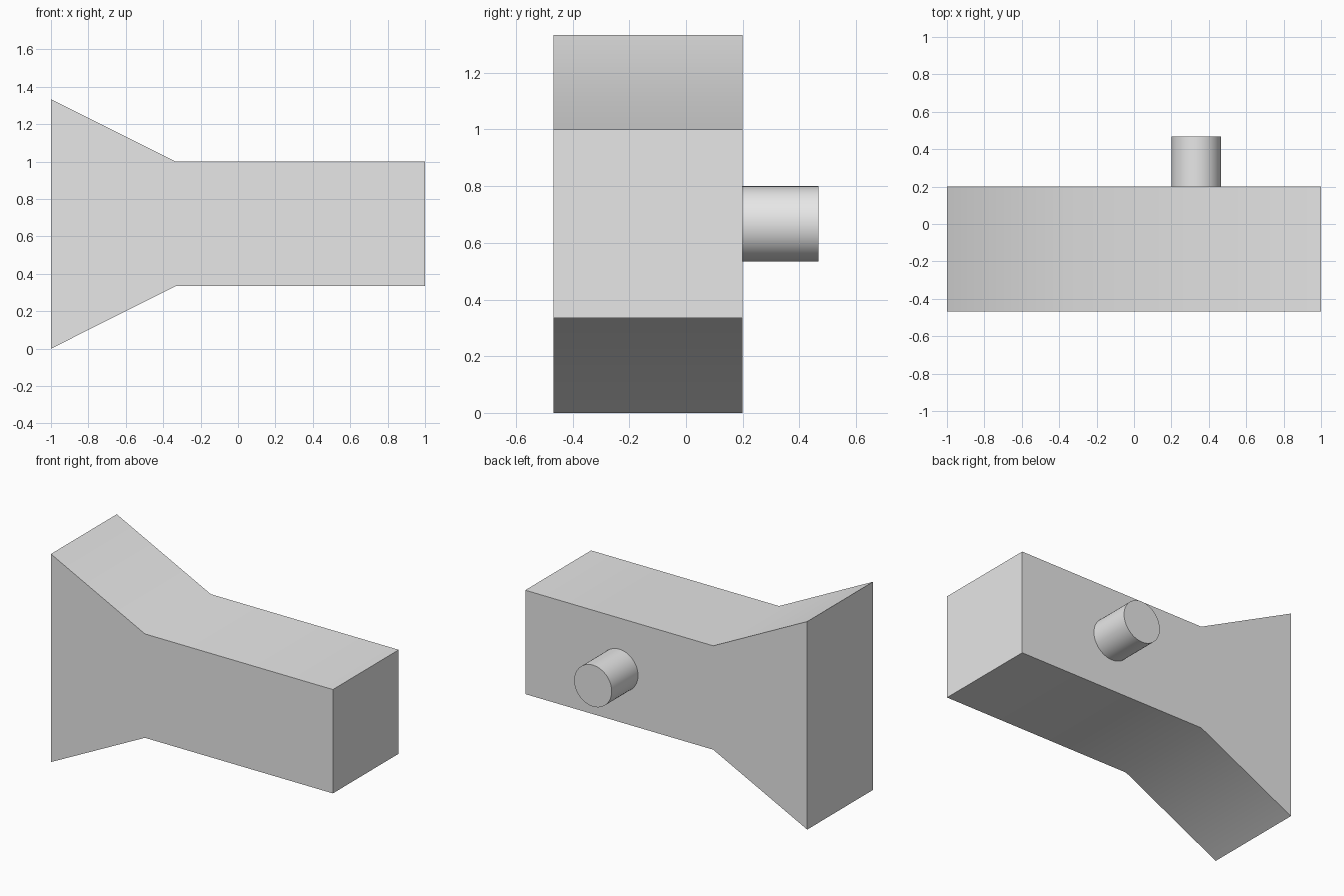
import bpy
import bmesh
from math import radians
from mathutils import Matrix

default_cube = bpy.data.objects.get("Cube")
if default_cube:
    bpy.data.objects.remove(default_cube, do_unlink=True)

# Plain grey material
grey = bpy.data.materials.new("light grey")
grey.use_nodes = True
colour = (0.8, 0.8, 0.8, 1)
grey.diffuse_color = colour
grey.node_tree.nodes["Principled BSDF"].inputs["Base Color"].default_value = colour

FRONT, BACK, END = -0.467, 0.2, 0.467


def finish(name, bm):
    """Turn a bmesh into a smooth-by-angle object."""
    bmesh.ops.recalc_face_normals(bm, faces=bm.faces)
    mesh = bpy.data.meshes.new(name)
    bm.to_mesh(mesh)
    bm.free()
    mesh.materials.append(grey)
    obj = bpy.data.objects.new(name, mesh)
    bpy.context.collection.objects.link(obj)
    bpy.ops.object.select_all(action="DESELECT")
    obj.select_set(True)
    bpy.context.view_layer.objects.active = obj
    bpy.ops.object.shade_smooth_by_angle(angle=radians(30))
    return obj


# Flared body: upper outline mirrored about its mid height, then extruded in depth
mid = 0.667
upper = [(-1, 0.667), (-0.333, 0.333), (1, 0.333)]
outline = [(x, mid + h) for x, h in upper] + [(x, mid - h) for x, h in reversed(upper)]
bm = bmesh.new()
face = bm.faces.new([bm.verts.new((x, FRONT, z)) for x, z in outline])
extruded = bmesh.ops.extrude_face_region(bm, geom=[face])["geom"]
verts = [g for g in extruded if isinstance(g, bmesh.types.BMVert)]
bmesh.ops.translate(bm, verts=verts, vec=(0, BACK - FRONT, 0))
finish("flared_body", bm)

# Round peg on the back
bm = bmesh.new()
place = Matrix.Translation((0.333, (BACK + END) / 2, mid)) @ Matrix.Rotation(radians(90), 4, "X")
bmesh.ops.create_cone(bm, cap_ends=True, segments=48, radius1=0.133, radius2=0.133,
                      depth=END - BACK, matrix=place)
finish("back_peg", bm)
